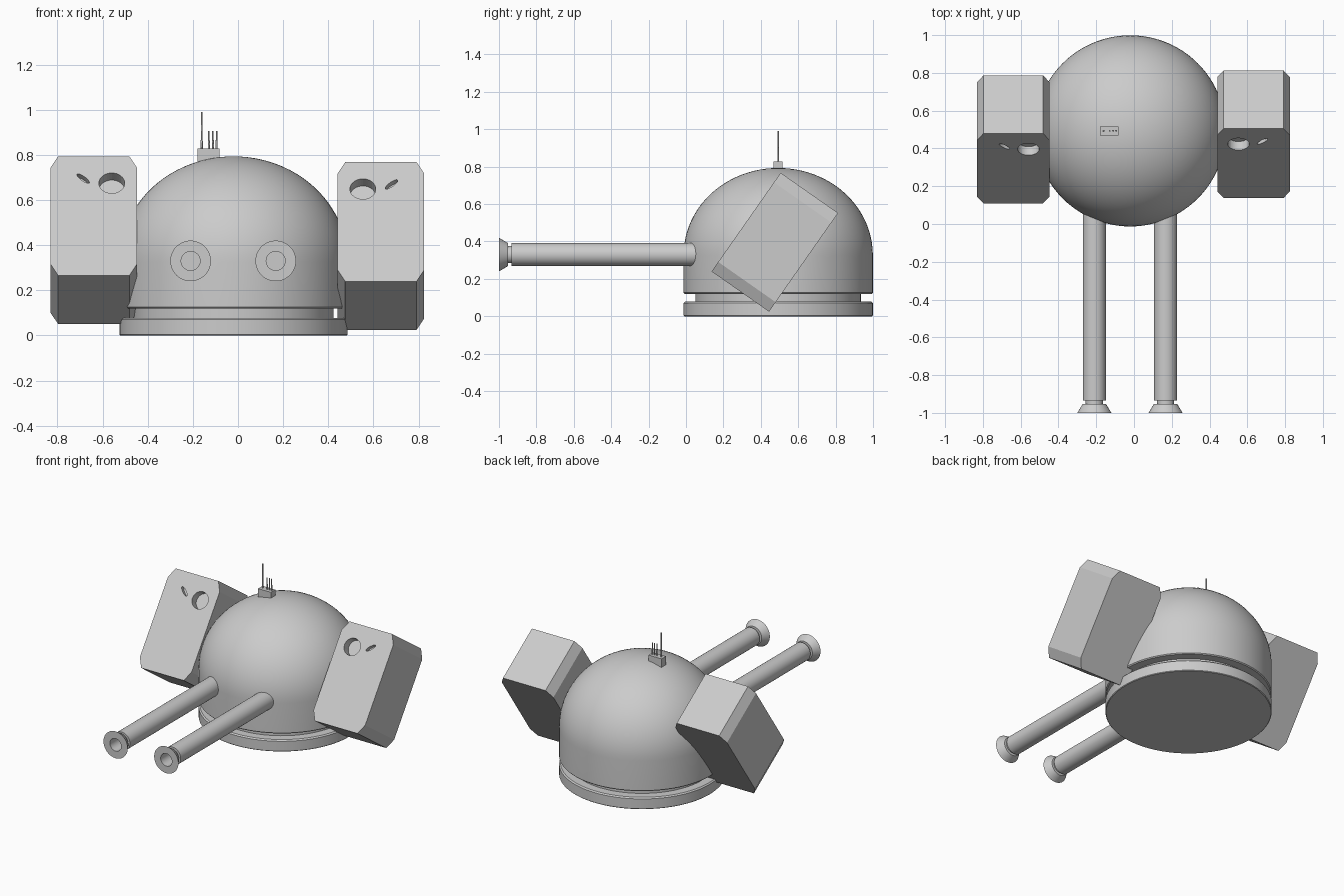
import bpy, bmesh, math
from mathutils import Matrix, Vector

if "Cube" in bpy.data.objects:
    bpy.data.objects.remove(bpy.data.objects["Cube"])

CX, CY = -0.02, 0.493          # turret axis


def add_object(name, bm, matrix=Matrix(), smooth=None):
    bmesh.ops.recalc_face_normals(bm, faces=bm.faces)
    me = bpy.data.meshes.new(name)
    bm.to_mesh(me)
    bm.free()
    ob = bpy.data.objects.new(name, me)
    bpy.context.collection.objects.link(ob)
    ob.matrix_world = matrix
    if smooth:
        bpy.ops.object.select_all(action='DESELECT')
        ob.select_set(True)
        bpy.context.view_layer.objects.active = ob
        bpy.ops.object.shade_smooth_by_angle(angle=math.radians(smooth))
    return ob


def lathe(name, profile, matrix, steps=64):
    """Revolve (radius, height) points around local z."""
    bm = bmesh.new()
    vs = [bm.verts.new((r, 0, z)) for r, z in profile]
    es = [bm.edges.new(p) for p in zip(vs, vs[1:])]
    bmesh.ops.spin(bm, geom=vs + es, cent=(0, 0, 0), axis=(0, 0, 1),
                   angle=math.tau, steps=steps)
    bmesh.ops.remove_doubles(bm, verts=bm.verts, dist=1e-5)
    return add_object(name, bm, matrix, 30)


def prism(name, outline, depth, matrix):
    """Extrude an XY outline symmetrically along local z."""
    bm = bmesh.new()
    face = bm.faces.new([bm.verts.new((x, y, -depth / 2)) for x, y in outline])
    new = bmesh.ops.extrude_face_region(bm, geom=[face])['geom']
    bmesh.ops.translate(bm, vec=(0, 0, depth),
                        verts=[v for v in new if isinstance(v, bmesh.types.BMVert)])
    return add_object(name, bm, matrix)


def ellipse(cx, cy, a, b, turn=0, n=32):
    c, s = math.cos(turn), math.sin(turn)
    pts = [(a * math.cos(math.tau * i / n), b * math.sin(math.tau * i / n)) for i in range(n)]
    return [(cx + x * c - y * s, cy + x * s + y * c) for x, y in pts]


# Base ring, recessed neck and dome
axis = Matrix.Translation((CX, CY, 0))
R = 0.506
lathe("base_ring", [(0, 0), (R - .004, 0), (R, .004), (R, .07), (R - .008, .078), (0, .078)], axis, 96)
lathe("neck", [(0, .07), (.443, .07), (.443, .13), (0, .13)], axis, 96)
dome = [(0, .12), (R - .006, .12), (R, .126)]
for i in range(25):
    a = math.pi / 2 * i / 24
    dome.append((R * max(0, math.cos(a)), .325 + .468 * math.sin(a) ** .99))
dome[-1] = (0, .793)
lathe("dome", dome, axis, 96)

# Twin barrels with flared muzzles
for side, x in (("left", -0.21), ("right", 0.167)):
    m = Matrix.Translation((x, 0, .33)) @ Matrix.Rotation(math.pi / 2, 4, 'X')
    lathe(side + "_barrel",
          [(0, -.12), (.061, -.12), (.061, .934), (.046, .934), (.046, .953),
           (.062, .953), (.09, 1.0), (.042, 1.0), (.042, .88), (0, .88)], m, 48)

# Tilted side pods: local x across, y along the pod, z out of its front face
tilt = math.radians(35)
up = Vector((0, math.sin(tilt), math.cos(tilt)))
out = Vector((0, -math.cos(tilt), math.sin(tilt)))
W, L, D, CW, CL = .192, .322, .375, .034, .062
octagon = [(W, CL - L), (W, L - CL), (W - CW, L), (CW - W, L),
           (-W, L - CL), (-W, CL - L), (CW - W, -L), (W - CW, -L)]
for side, s, centre in (("left", -1, (-.639, .448, .422)), ("right", 1, (.633, .475, .396))):
    m = Matrix((Vector((1, 0, 0)), up, out)).transposed().to_4x4()
    m.translation = centre
    pod = prism(side + "_pod", octagon, D, m)
    front = m @ Matrix.Translation((0, 0, D / 2))
    holes = (("port", ellipse(-.08 * s, .177, .057, .055), .11),
             ("slit", ellipse(.047 * s, .202, .036, .011, s * math.radians(42)), .06))
    for label, outline, depth in holes:
        cutter = prism(f"{side}_{label}_cutter", outline, depth, front)
        cutter.hide_render = True
        cutter.hide_set(True)
        mod = pod.modifiers.new(label, 'BOOLEAN')
        mod.operation = 'DIFFERENCE'
        mod.solver = 'EXACT'
        mod.object = cutter

# Aerial block and rods on the dome
prism("aerial_block", [(-.048, -.024), (.048, -.024), (.048, .024), (-.048, .024)], .06,
      Matrix.Translation((-.131, CY, .797)))
for i, (x, r, top) in enumerate(((-.161, .004, .99), (-.129, .0035, .905),
                                 (-.111, .0035, .905), (-.095, .0035, .905))):
    lathe(f"aerial_rod_{i + 1}", [(0, .81), (r + .001, .81), (r + .001, .86), (r, .865), (r, top), (0, top)],
          Matrix.Translation((x, CY, 0)), 12)
